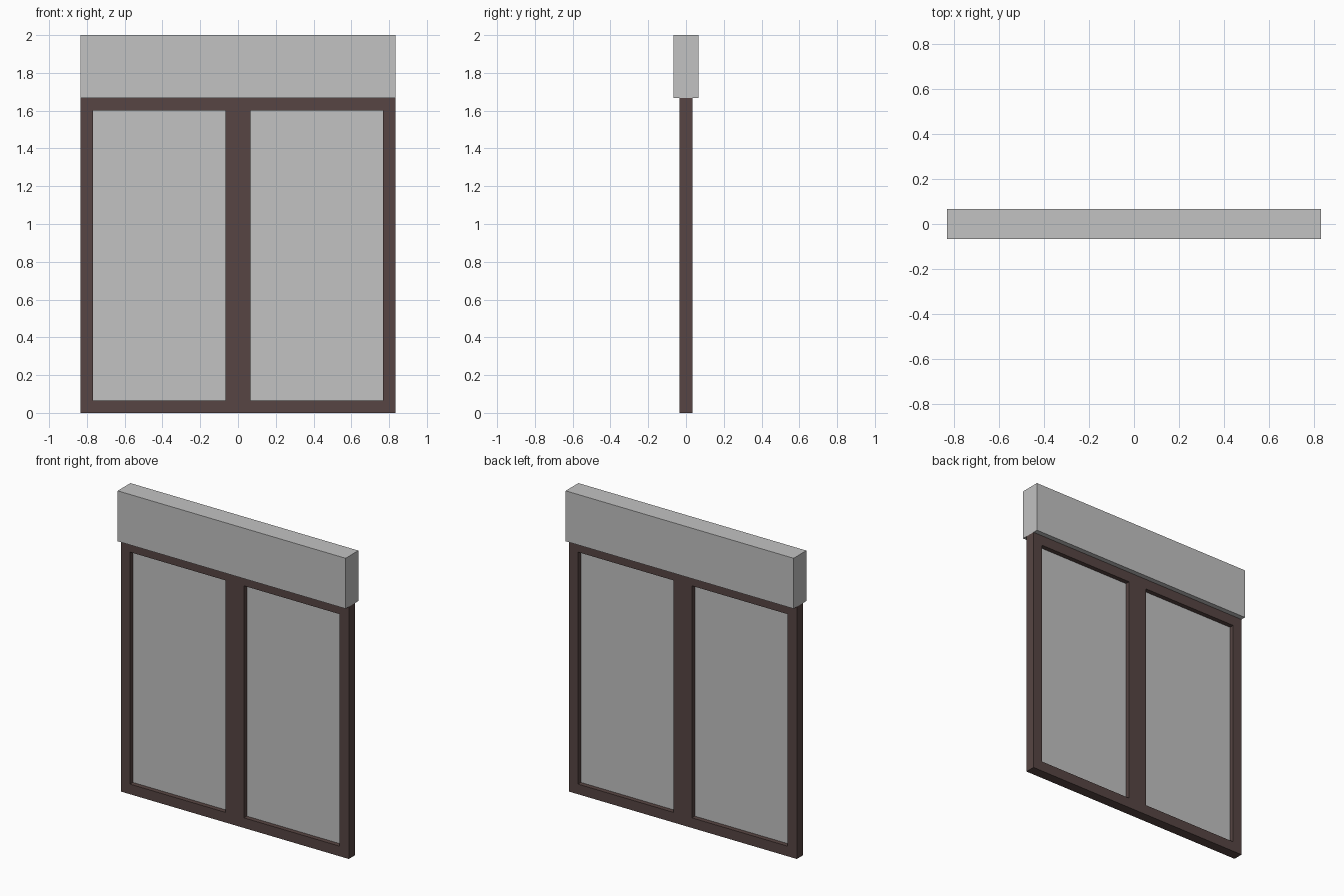
import bpy
import bmesh
from mathutils import Vector

if "Cube" in bpy.data.objects:
    bpy.data.objects.remove(bpy.data.objects["Cube"])

U = 1 / 15           # profile width of the frame members
W = 12.5 * U         # half width of the window
H = 25 * U           # height of the frame
D = U / 2            # half depth of the frame


def material(name, color):
    m = bpy.data.materials.new(name)
    m.diffuse_color = (*color, 1)
    m.use_nodes = True
    m.node_tree.nodes["Principled BSDF"].inputs["Base Color"].default_value = m.diffuse_color
    return m


brown = material("dark_brown", (0.095, 0.060, 0.056))
grey = material("light_grey", (0.54, 0.54, 0.54))


def finish(name, bm, mat):
    bmesh.ops.recalc_face_normals(bm, faces=bm.faces)
    mesh = bpy.data.meshes.new(name)
    bm.to_mesh(mesh)
    bm.free()
    mesh.materials.append(mat)
    obj = bpy.data.objects.new(name, mesh)
    bpy.context.collection.objects.link(obj)
    return obj


def box(name, x0, x1, half_depth, z0, z1, mat):
    bm = bmesh.new()
    bmesh.ops.create_cube(bm, size=1)
    bmesh.ops.scale(bm, verts=bm.verts, vec=(x1 - x0, 2 * half_depth, z1 - z0))
    bmesh.ops.translate(bm, verts=bm.verts,
                        vec=((x0 + x1) / 2, 0, (z0 + z1) / 2))
    return finish(name, bm, mat)


# Frame with central mullion: a grid of cells with two openings, extruded in depth
xs = [-W, -W + U, -U, U, W - U, W]
zs = [0, U, H - U, H]
bm = bmesh.new()
grid = [[bm.verts.new((x, -D, z)) for z in zs] for x in xs]
for i in range(5):
    for j in range(3):
        if j == 1 and i in (1, 3):
            continue
        bm.faces.new((grid[i][j], grid[i + 1][j],
                      grid[i + 1][j + 1], grid[i][j + 1]))
ext = bmesh.ops.extrude_face_region(bm, geom=bm.faces[:], use_keep_orig=True)
moved = [g for g in ext["geom"] if isinstance(g, bmesh.types.BMVert)]
bmesh.ops.translate(bm, verts=moved, vec=Vector((0, 2 * D, 0)))
bmesh.ops.dissolve_limit(bm, angle_limit=0.01, verts=bm.verts[:], edges=bm.edges[:])
finish("window_frame", bm, brown)

# Thin panes in the middle of the frame depth
box("left_pane", -W + U, -U, 0.003, U, H - U, grey)
box("right_pane", U, W - U, 0.003, U, H - U, grey)

# Shutter box on top, deeper than the frame
box("shutter_box", -W, W, U, H, 2.0, grey)
